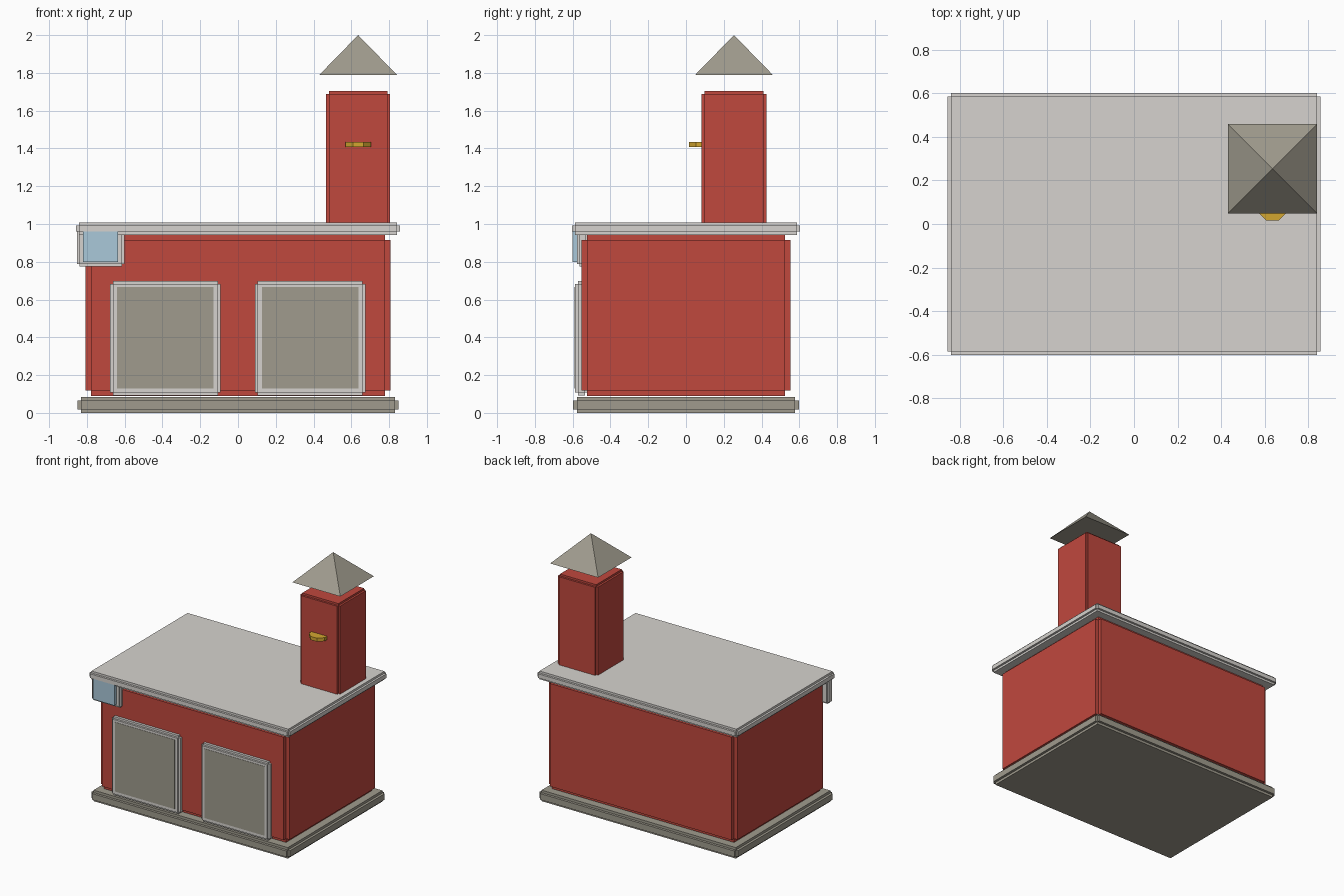
import bpy, bmesh
from math import pi
from mathutils import Matrix, Vector

if "Cube" in bpy.data.objects:
    bpy.data.objects.remove(bpy.data.objects["Cube"])


def material(name, rgb):
    m = bpy.data.materials.new(name)
    m.diffuse_color = (*rgb, 1)
    m.use_nodes = True
    m.node_tree.nodes["Principled BSDF"].inputs["Base Color"].default_value = m.diffuse_color
    return m


RED = material("red_brick", (0.53, 0.065, 0.048))
PALE = material("pale_trim", (0.67, 0.65, 0.62))
STONE = material("stone", (0.35, 0.33, 0.27))
GLASS = material("glass", (0.40, 0.58, 0.70))
GOLD = material("gold", (0.65, 0.38, 0.03))


def finish(name, bm, mat):
    bmesh.ops.recalc_face_normals(bm, faces=bm.faces)
    me = bpy.data.meshes.new(name)
    bm.to_mesh(me)
    bm.free()
    me.materials.append(mat)
    ob = bpy.data.objects.new(name, me)
    bpy.context.collection.objects.link(ob)
    return ob


def box(name, lo, hi, mat, notch=0):
    """Box between two corners; notch cuts a square step along every edge."""
    lo, hi = Vector(lo), Vector(hi)
    size = hi - lo - Vector((2 * notch,) * 3)
    bm = bmesh.new()
    bmesh.ops.create_cube(bm, size=1, matrix=Matrix.Translation((lo + hi) / 2)
                          @ Matrix.Diagonal((*size, 1)))
    if notch:
        # Push each face of the core outward on its own
        bm.normal_update()
        normals = [f.normal.copy() for f in bm.faces]
        faces = bmesh.ops.extrude_discrete_faces(bm, faces=bm.faces[:])["faces"]
        for f, n in zip(faces, normals):
            bmesh.ops.translate(bm, verts=f.verts[:], vec=n * notch)
    return finish(name, bm, mat)


def prism(name, sides, r1, r2, depth, centre, turn, mat):
    bm = bmesh.new()
    bmesh.ops.create_cone(bm, cap_ends=True, segments=sides, radius1=r1,
                          radius2=r2, depth=depth,
                          matrix=Matrix.Translation(centre) @ Matrix.Rotation(turn, 4, 'Z'))
    bmesh.ops.remove_doubles(bm, verts=bm.verts[:], dist=1e-5)
    return finish(name, bm, mat)


# Main building
box("plinth", (-0.85, -0.597, 0), (0.85, 0.597, 0.085), STONE, 0.019)
box("walls", (-0.807, -0.553, 0.09), (0.807, 0.553, 0.944), RED, 0.029)
box("roof_slab", (-0.858, -0.603, 0.943), (0.858, 0.603, 1.007), PALE, 0.016)

# Two garage doors with frames
for side, x in (("left", -0.385), ("right", 0.382)):
    box(side + "_door_frame", (x - 0.293, -0.588, 0.093), (x + 0.293, -0.52, 0.698), PALE, 0.015)
    box(side + "_door_panel", (x - 0.256, -0.59, 0.13), (x + 0.256, -0.55, 0.666), STONE)

# Corner window under the roof
box("window_frame", (-0.852, -0.578, 0.775), (-0.6, -0.518, 1.005), PALE, 0.013)
box("window_glass", (-0.82, -0.602, 0.80), (-0.635, -0.55, 0.98), GLASS)

# Chimney with its floating cap and gold badge
box("chimney", (0.466, 0.083, 0.98), (0.806, 0.425, 1.703), RED, 0.015)
prism("chimney_cap", 4, 0.205 * 2 ** 0.5, 0, 0.21, (0.636, 0.254, 1.895), pi / 4, STONE)
prism("chimney_badge", 8, 0.0725, 0.0725, 0.027, (0.637, 0.082, 1.42), pi / 8, GOLD)
